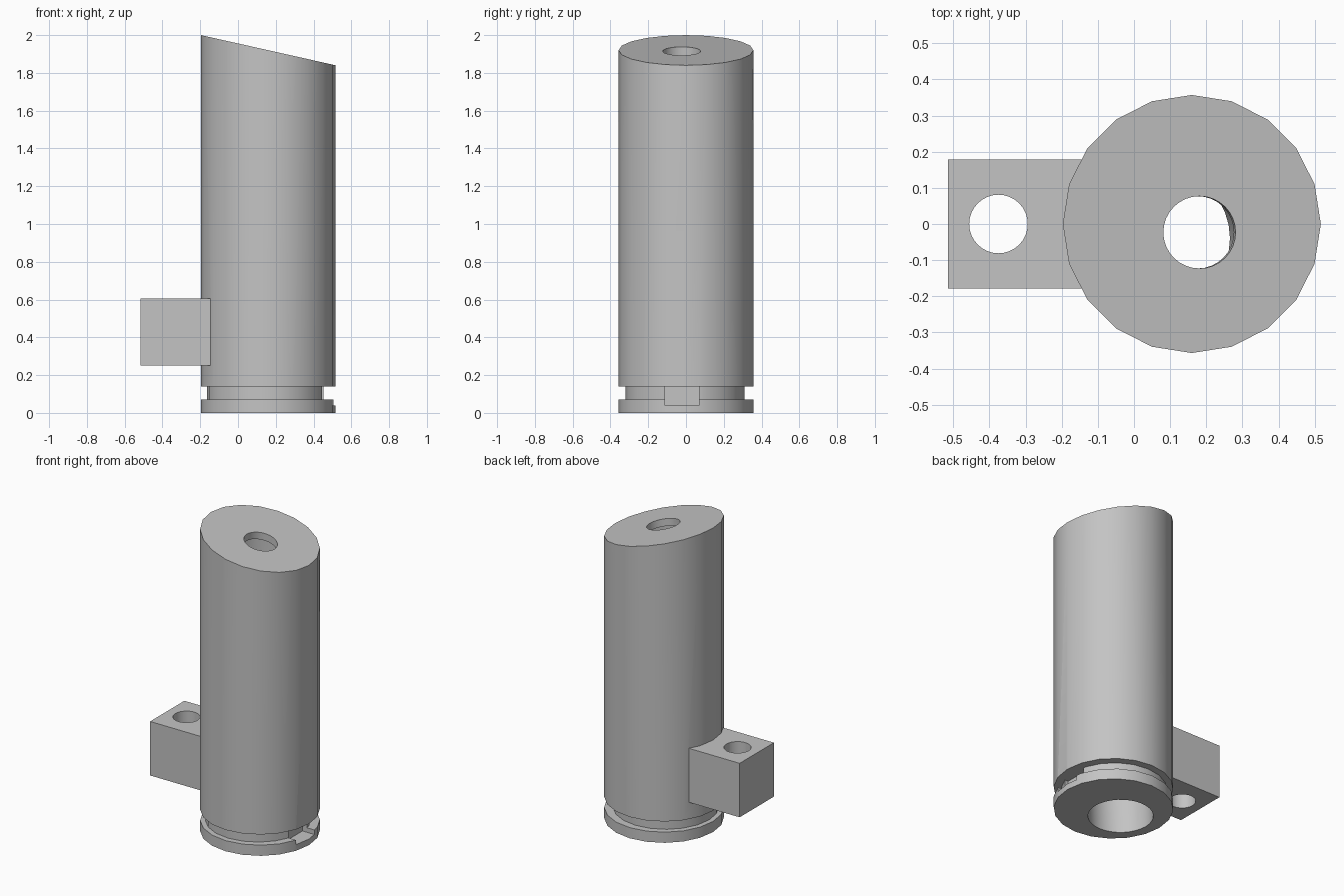
import bpy, bmesh, math

cube = bpy.data.objects.get("Cube")
if cube:
    bpy.data.objects.remove(cube, do_unlink=True)

SLOPE = -0.224          # tilt of the slanted top
CX, R = 0.16, 0.357     # barrel axis and radius

grey = bpy.data.materials.new("plain grey")
grey.use_nodes = True
colour = (0.55, 0.55, 0.55, 1)
grey.diffuse_color = colour
grey.node_tree.nodes["Principled BSDF"].inputs["Base Color"].default_value = colour


def finish(name, bm):
    bmesh.ops.recalc_face_normals(bm, faces=bm.faces)
    mesh = bpy.data.meshes.new(name)
    bm.to_mesh(mesh)
    bm.free()
    mesh.materials.append(grey)
    obj = bpy.data.objects.new(name, mesh)
    bpy.context.collection.objects.link(obj)
    return obj


def loft(name, rings, sides):
    """Closed solid through round sections (x, y, radius, z, slope)."""
    bm = bmesh.new()
    loops = []
    for x, y, r, z, slope in rings:
        loop = []
        for i in range(sides):
            a = math.tau * i / sides
            dx = r * math.cos(a)
            loop.append(bm.verts.new((x + dx, y + r * math.sin(a), z + slope * dx)))
        loops.append(loop)
    for low, high in zip(loops, loops[1:]):
        for i in range(sides):
            j = (i + 1) % sides
            bm.faces.new((low[i], low[j], high[j], high[i]))
    bm.faces.new(loops[0][::-1])
    bm.faces.new(loops[-1])
    return finish(name, bm)


def box(name, low, high):
    bm = bmesh.new()
    bmesh.ops.create_cube(bm, size=1)
    for v in bm.verts:
        v.co = [(a + b) / 2 + c * (b - a) for a, b, c in zip(low, high, v.co)]
    return finish(name, bm)


def combine(target, tool, operation):
    mod = target.modifiers.new(tool.name, "BOOLEAN")
    mod.operation = operation
    mod.solver = "EXACT"
    mod.object = tool
    bpy.context.view_layer.objects.active = target
    bpy.ops.object.modifier_apply(modifier=mod.name)
    bpy.data.objects.remove(tool, do_unlink=True)


# Barrel with locking groove near the foot and slanted top
barrel = loft("barrel", [
    (CX, 0, R, 0, 0),
    (CX, 0, R, 0.07, 0),
    (CX - 0.01, -0.005, 0.315, 0.07, 0),
    (CX - 0.01, -0.005, 0.315, 0.14, 0),
    (CX, 0, R, 0.14, 0),
    (CX, 0, R, 1.92, SLOPE),
], 20)

# Side mounting lug
lug = box("mounting_lug", (-0.515, -0.178, 0.25), (-0.13, 0.178, 0.605))
combine(barrel, lug, "UNION")

# Lug hole, leaning bore, top opening and entry notch
cutters = [
    loft("lug_hole", [(-0.375, 0, 0.081, z, 0) for z in (0.2, 0.65)], 32),
    loft("bore", [(0.07, -0.04, 0.195, -0.01, 0),
                  (0.17, -0.02, 0.195, 1.87, SLOPE)], 32),
    loft("top_opening", [(0.169, -0.023, 0.1, 1.8, SLOPE),
                         (0.19, -0.023, 0.1, 2.0, SLOPE)], 32),
    box("entry_notch", (0.42, -0.11, 0.04), (0.6, 0.07, 0.14)),
]
for cutter in cutters:
    combine(barrel, cutter, "DIFFERENCE")

# Smooth round walls, keep edges sharp
bpy.ops.object.select_all(action="DESELECT")
barrel.select_set(True)
bpy.context.view_layer.objects.active = barrel
bpy.ops.object.shade_smooth_by_angle()
